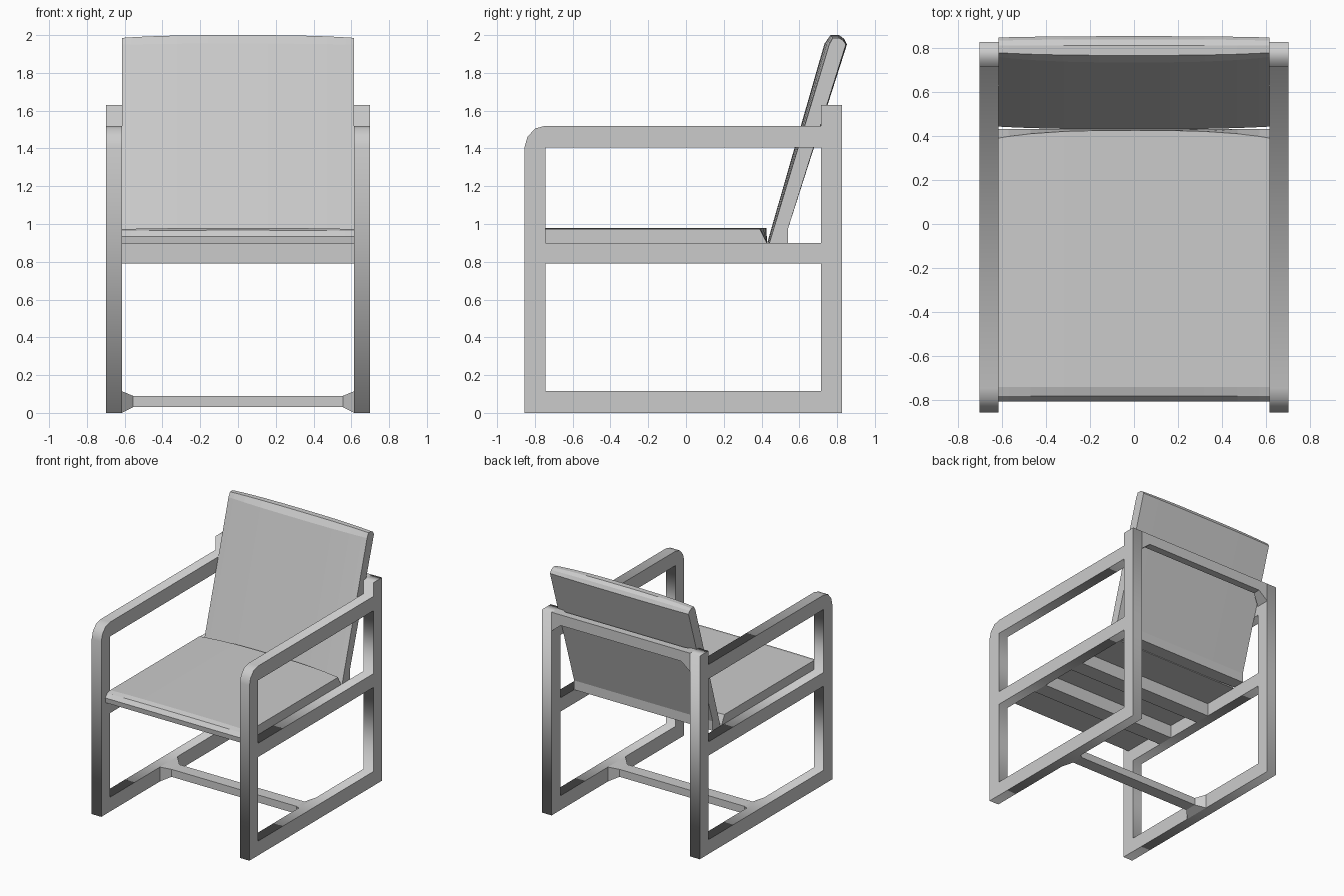
import bpy, bmesh
from mathutils import Matrix

if "Cube" in bpy.data.objects:
    bpy.data.objects.remove(bpy.data.objects["Cube"])

INNER, OUTER = 0.615, 0.70   # inner / outer x of the side frames


def finish(name, bm):
    bmesh.ops.recalc_face_normals(bm, faces=bm.faces)
    me = bpy.data.meshes.new(name)
    bm.to_mesh(me)
    bm.free()
    ob = bpy.data.objects.new(name, me)
    bpy.context.collection.objects.link(ob)
    return ob


def loft(name, sections):
    """Skin a list of equal-length closed loops and cap both ends."""
    bm = bmesh.new()
    rings = [[bm.verts.new(p) for p in s] for s in sections]
    n = len(rings[0])
    for a, b in zip(rings, rings[1:]):
        for i in range(n):
            j = (i + 1) % n
            bm.faces.new((a[i], a[j], b[j], b[i]))
    bm.faces.new(rings[0])
    bm.faces.new(rings[-1])
    return finish(name, bm)


def rect(x, y0, y1, z0, z1):
    return [(x, y0, z0), (x, y1, z0), (x, y1, z1), (x, y0, z1)]


def bar(name, mid, end=None, flare=0.06):
    """Cross bar between the frames, optionally flared at both ends."""
    end = end or mid
    k = INNER - flare
    return loft(name, [rect(-INNER, *end), rect(-k, *mid), rect(k, *mid), rect(INNER, *end)])


def pad(name, profile):
    """Cushion: (y, z, dy, dz) points, where dy/dz is the shift at the side edges."""
    xs = [-INNER, -0.57, -0.47, -0.32, -0.16, 0, 0.16, 0.32, 0.47, 0.57, INNER]
    return loft(name, [[(x, y + dy * abs(x / INNER) ** 3, z + dz * abs(x / INNER) ** 3)
                        for y, z, dy, dz in profile] for x in xs])


# Side frame: outline with two openings, extruded and mirrored
outline = [(-0.855, 0), (0.825, 0), (0.825, 1.63), (0.715, 1.63), (0.715, 1.52), (-0.745, 1.52),
           (-0.80, 1.505), (-0.84, 1.46), (-0.855, 1.405)]
holes = [[(-0.745, a), (0.715, a), (0.715, b), (-0.745, b)] for a, b in ((0.115, 0.79), (0.90, 1.405))]
cu = bpy.data.curves.new("frame_outline", 'CURVE')
cu.dimensions = '2D'
cu.fill_mode = 'BOTH'
cu.extrude = (OUTER - INNER) / 2
for loop in [outline] + holes:
    sp = cu.splines.new('POLY')
    sp.points.add(len(loop) - 1)
    for p, (u, v) in zip(sp.points, loop):
        p.co = (u, v, 0, 1)
    sp.use_cyclic_u = True
tmp = bpy.data.objects.new("frame_outline", cu)
bm = bmesh.new()
me = bpy.data.meshes.new_from_object(tmp)
bm.from_mesh(me)
bpy.data.objects.remove(tmp)
bpy.data.meshes.remove(me)
bmesh.ops.remove_doubles(bm, verts=bm.verts, dist=1e-4)
to_side = Matrix(((0, 0, 1, (OUTER + INNER) / 2), (1, 0, 0, 0), (0, 1, 0, 0), (0, 0, 0, 1)))
bmesh.ops.transform(bm, matrix=to_side, verts=bm.verts)
frame = finish("side_frames", bm)
frame.modifiers.new("mirror", 'MIRROR').use_axis = (True, False, False)

# Cross bars: floor stretcher, top back rail, seat slats
bar("floor_stretcher", (-0.05, 0.05, 0.03, 0.09), (-0.11, 0.11, 0.0, 0.115))
bar("back_rail", (0.765, 0.825, 1.545, 1.63), (0.715, 0.825, 1.48, 1.63), 0.08)
for i, y in enumerate((-0.30, 0.13)):
    bar(f"seat_slat_{i + 1}", (y - 0.13, y, 0.79, 0.90))

# Seat cushion with rounded front edge
pad("seat", [(-0.80, 0.895, 0, 0), (-0.805, 0.935, 0, 0), (-0.78, 0.967, 0, -0.004),
             (-0.74, 0.979, 0, -0.006), (0.425, 0.979, -0.035, -0.006), (0.43, 0.895, 0, 0)])

# Reclined backrest with rounded top and bulging front
pad("backrest", [(0.43, 0.90, 0.012, 0), (0.54, 0.90, 0, 0), (0.54, 0.975, 0, 0),
                 (0.852, 1.95, -0.006, 0), (0.838, 1.98, -0.006, -0.008), (0.81, 2.0, 0, -0.015),
                 (0.765, 2.0, 0.012, -0.015), (0.733, 1.955, 0.025, -0.006)])
